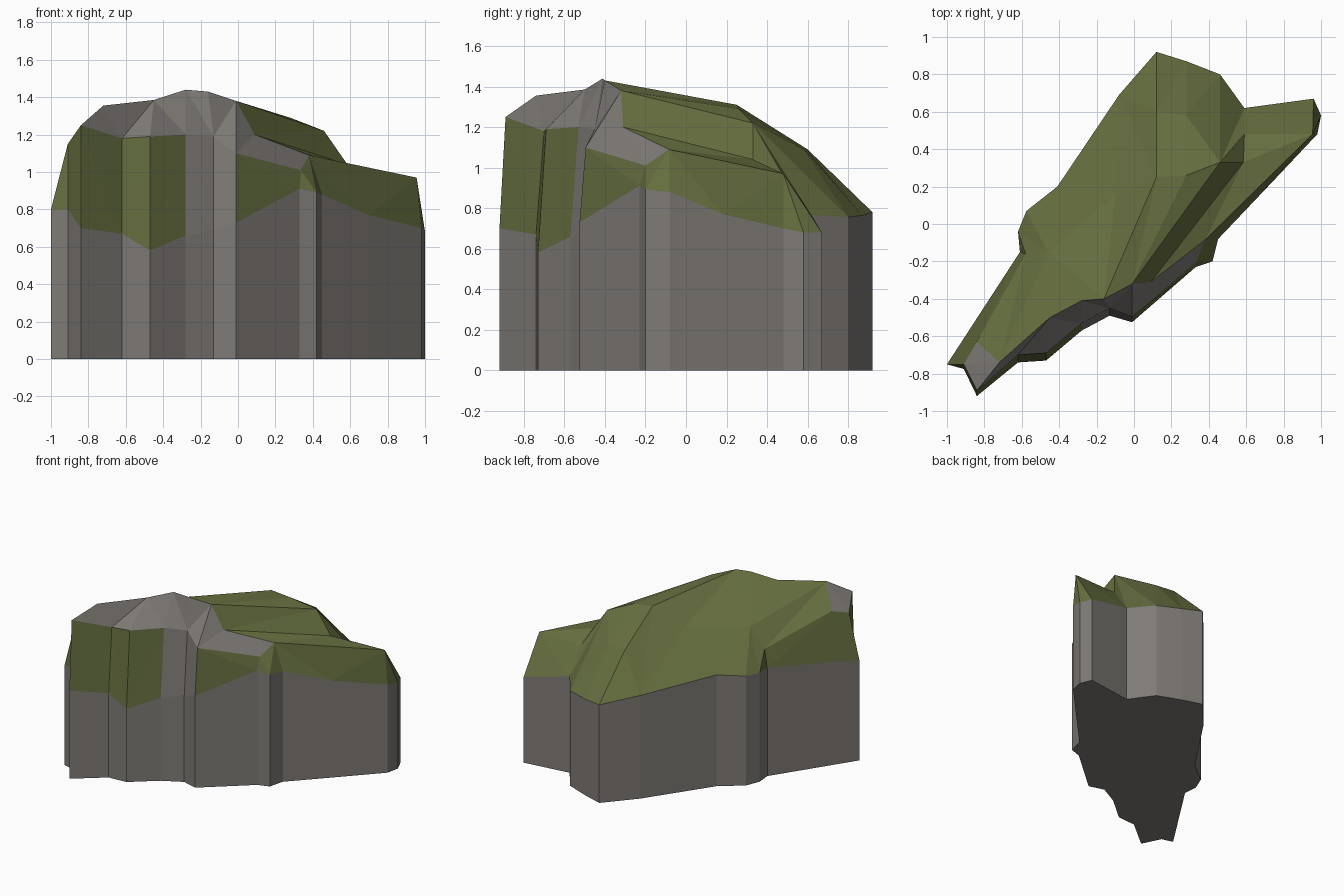
import bpy
from mathutils import Vector
from mathutils.geometry import delaunay_2d_cdt

if "Cube" in bpy.data.objects:
    bpy.data.objects.remove(bpy.data.objects["Cube"])

# Top of the vertical cliff wall, counter-clockwise from the front left tip
rim = [(-1, -.75, .8), (-.91, -.775, .8), (-.84, -.92, .70), (-.62, -.74, .67),
       (-.47, -.73, .58), (-.28, -.57, .66), (-.13, -.49, .69), (-.01, -.525, .73),
       (.33, -.23, .91), (.42, -.2, .89), (.45, -.08, .88), (.7, .183, .77),
       (.98, .48, .70), (1, .58, .68), (.96, .67, .68), (.59, .62, .765),
       (.46, .8, .756), (.28, .87, .765), (.12, .92, .78), (-.08, .69, .82),
       (-.41, .2, .885), (-.575, .07, .87), (-.62, -.04, .865), (-.61, -.15, .86)]
# Steep front ledge, one point above each rim point 1..8
ledge = [(-.91, -.75, 1.15), (-.84, -.89, 1.25), (-.62, -.7, 1.18), (-.47, -.69, 1.19),
         (-.28, -.53, 1.2), (-.13, -.45, 1.19), (-.01, -.495, 1.1), (.335, -.2, 1.01)]
# Front crest where rock meets the grassy plateau
crest = [(-.84, -.63, 1.19), (-.72, -.74, 1.355), (-.45, -.5, 1.385), (-.28, -.41, 1.44),
         (-.16, -.4, 1.43), (-.01, -.32, 1.38), (.09, -.31, 1.2), (.38, -.085, 1.09)]
# Back edge of the plateau, from the left shoulder to the right lobe
back = [(-.58, -.16, 1.0), (-.46, -.15, 1.15), (-.1, .16, 1.17), (.12, .25, 1.31),
        (.28, .26, 1.29), (.46, .33, 1.22), (.585, .33, 1.04), (.59, .48, .96),
        (.955, .48, .97)]
slope = [(.12, .6, 1.09), (.28, .58, 1.09)]

chains = [rim, ledge, crest, back, slope]
points = [Vector(p) for c in chains for p in c]
R, L, C, B, S = [sum(len(c) for c in chains[:i]) for i in range(5)]


def run(start, count):
    return [(start + i, start + i + 1) for i in range(count - 1)]


# Ridge lines that the surface must follow
edges = run(L, 8) + run(C, 8) + run(B, 9) + run(S, 2)
edges += [(R + i + 1, L + i) for i in range(8)]
edges += [(R + 4, L + 4), (R + 8, L + 6), (L, C), (L + 7, C + 7),
          (C, B), (C + 1, B + 1), (C + 4, B + 3), (C + 5, B + 5), (C + 6, B + 6),
          (C + 7, B + 8), (B + 7, R + 15), (B + 3, S), (B + 4, S + 1),
          (S, R + 18), (S + 1, R + 17), (B + 5, R + 16), (R + 23, B)]
flat, _, tris, *_ = delaunay_2d_cdt([p.xy for p in points], edges,
                                   [list(range(len(rim)))], 1, 1e-5)


def nearest(v):
    return min(range(len(points)), key=lambda i: (points[i].xy - v).length)


ids = [nearest(v) for v in flat]
tris = [[ids[i] for i in t] for t in tris]

# Bare rock: ledge to crest, plus the gully in the middle of the front
bare = set(range(L, B)) | {R + 5, R + 6, R + 7}
rock = [t for t in tris if set(t) <= bare]
grass = [t for t in tris if not set(t) <= bare]

# Walls and underside
n, base = len(rim), len(points)
points += [Vector((p[0], p[1], 0)) for p in rim]
for i in range(n):
    j = (i + 1) % n
    rock.append([base + i, base + j, j, i])
rock.append([base + i for i in reversed(range(n))])


def make(name, faces, color):
    used = sorted({i for f in faces for i in f})
    index = {k: i for i, k in enumerate(used)}
    mesh = bpy.data.meshes.new(name)
    mesh.from_pydata([points[k] for k in used], [], [[index[k] for k in f] for f in faces])
    mat = bpy.data.materials.new(name)
    mat.diffuse_color = color
    mat.use_nodes = True
    mat.node_tree.nodes["Principled BSDF"].inputs["Base Color"].default_value = mat.diffuse_color
    mesh.materials.append(mat)
    bpy.context.collection.objects.link(bpy.data.objects.new(name, mesh))


make("cliff_rock", rock, (.21, .195, .18, 1))
make("grass_cover", grass, (.13, .155, .05, 1))
